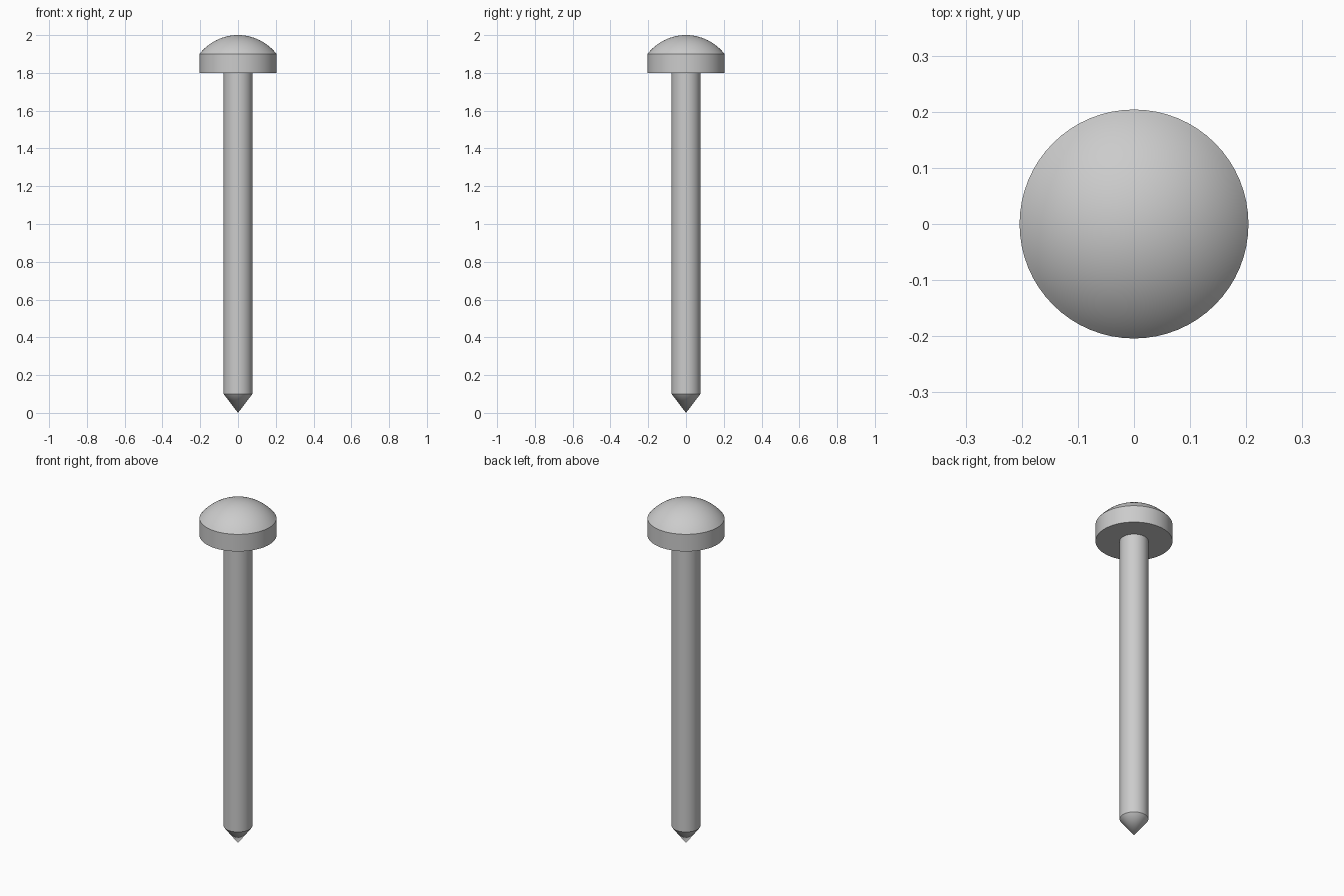
import bpy
import bmesh
import math

SEGMENTS = 64
HEAD_R, SHAFT_R = 0.204, 0.076
TIP_Z, HEAD_Z, RIM_Z, TOP_Z = 0.1, 1.8, 1.9, 2.0

cube = bpy.data.objects.get("Cube")
if cube:
    bpy.data.objects.remove(cube, do_unlink=True)

# Plain grey metal
steel = bpy.data.materials.new("grey_steel")
steel.use_nodes = True
grey = (0.6, 0.6, 0.6, 1.0)
steel.diffuse_color = grey
steel.node_tree.nodes["Principled BSDF"].inputs["Base Color"].default_value = grey


def lathe(name, profile):
    """Revolve (radius, height) points around the z axis."""
    bm = bmesh.new()
    verts = [bm.verts.new((r, 0, z)) for r, z in profile]
    edges = [bm.edges.new(pair) for pair in zip(verts, verts[1:])]
    bmesh.ops.spin(bm, geom=verts + edges, cent=(0, 0, 0), axis=(0, 0, 1),
                   angle=math.tau, steps=SEGMENTS, use_merge=True)
    bmesh.ops.remove_doubles(bm, verts=bm.verts, dist=0.0001)
    bmesh.ops.recalc_face_normals(bm, faces=bm.faces)
    # Open sections also need their normals turned away from the axis
    side = max(bm.faces, key=lambda f: f.calc_center_median().xy.length)
    if side.normal.xy.dot(side.calc_center_median().xy) < 0:
        bmesh.ops.reverse_faces(bm, faces=bm.faces)
    mesh = bpy.data.meshes.new(name)
    bm.to_mesh(mesh)
    bm.free()
    mesh.materials.append(steel)
    obj = bpy.data.objects.new(name, mesh)
    bpy.context.collection.objects.link(obj)
    bpy.ops.object.select_all(action="DESELECT")
    obj.select_set(True)
    bpy.context.view_layer.objects.active = obj
    bpy.ops.object.shade_smooth_by_angle(angle=math.radians(30))
    return obj


# Head: flat underside, straight rim and a shallow spherical dome
rise = TOP_Z - RIM_Z
dome_r = (HEAD_R ** 2 + rise ** 2) / (2 * rise)
sweep = math.asin(HEAD_R / dome_r)
steps = 16
dome = [(dome_r * math.sin(sweep * i / steps),
         TOP_Z - dome_r * (1 - math.cos(sweep * i / steps)))
        for i in range(steps, -1, -1)]
lathe("head", [(0, HEAD_Z), (HEAD_R, HEAD_Z)] + dome)

# Shaft and pointed tip
lathe("shaft", [(SHAFT_R, TIP_Z), (SHAFT_R, HEAD_Z)])
lathe("tip", [(0, 0), (SHAFT_R, TIP_Z)])
